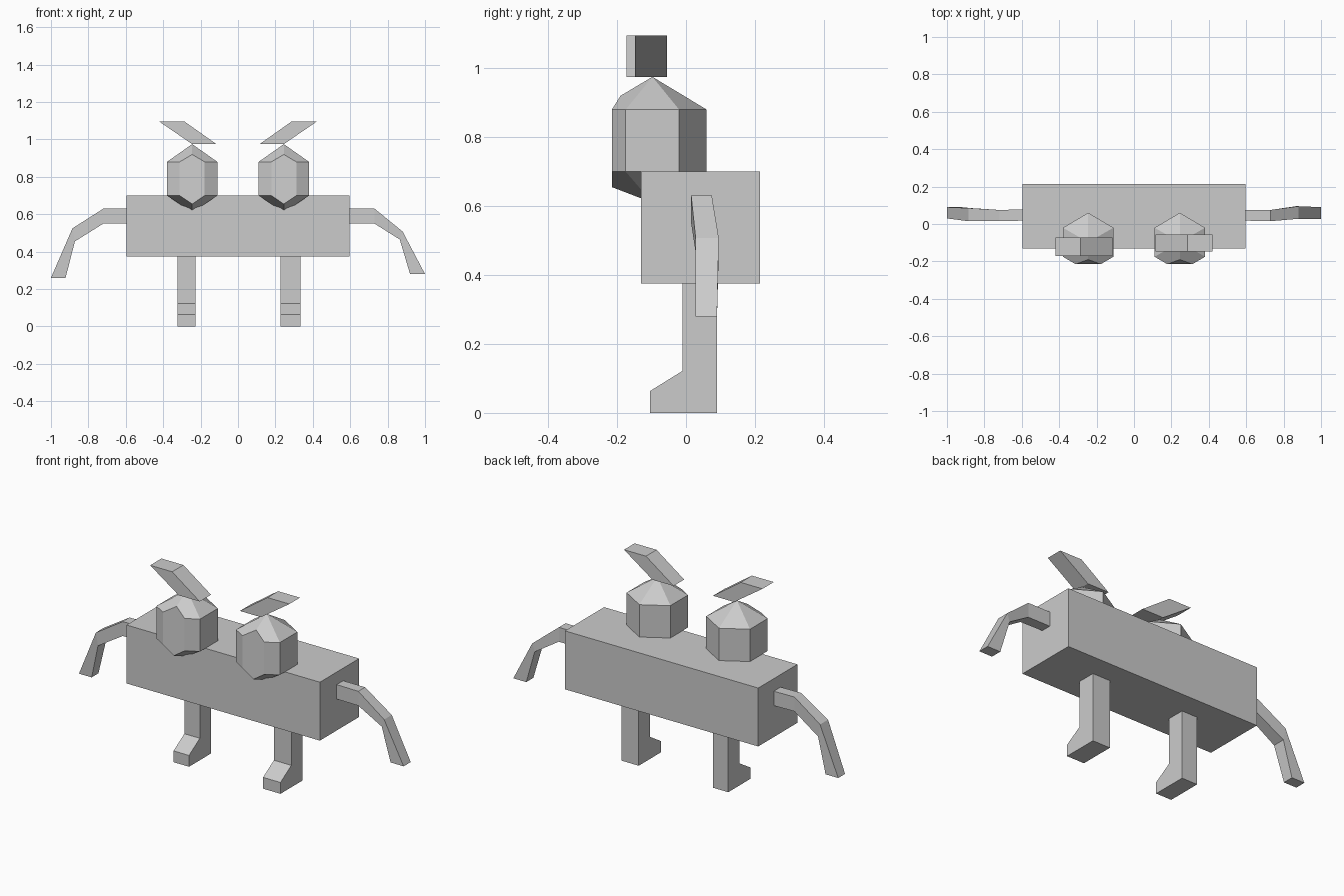
import bpy

if "Cube" in bpy.data.objects:
    bpy.data.objects.remove(bpy.data.objects["Cube"])


def make(name, verts, faces):
    mesh = bpy.data.meshes.new(name)
    mesh.from_pydata(verts, [], faces)
    mesh.update()
    import bmesh
    bm = bmesh.new()
    bm.from_mesh(mesh)
    bmesh.ops.recalc_face_normals(bm, faces=bm.faces)
    bm.to_mesh(mesh)
    bm.free()
    ob = bpy.data.objects.new(name, mesh)
    bpy.context.collection.objects.link(ob)
    return ob


def loft(name, rings):
    """Skin equal-sized rings of points and cap both ends."""
    n = len(rings[0])
    faces = [tuple(range(n)), tuple(range((len(rings) - 1) * n, len(rings) * n))]
    for r in range(len(rings) - 1):
        for i in range(n):
            j = (i + 1) % n
            faces.append((r * n + i, r * n + j, (r + 1) * n + j, (r + 1) * n + i))
    return make(name, [p for ring in rings for p in ring], faces)


# Body block
side = [(-0.13, 0.375), (0.215, 0.375), (0.215, 0.70), (-0.13, 0.70)]
loft("body", [[(x, y, z) for y, z in side] for x in (-0.595, 0.595)])

# Legs with a wedge-shaped toe
leg = [(-0.01, 0.375), (-0.01, 0.122), (-0.105, 0.063),
       (-0.105, 0), (0.09, 0), (0.09, 0.375)]
for name, x0, x1 in (("left_leg", -0.323, -0.228), ("right_leg", 0.228, 0.335)):
    loft(name, [[(x, y, z) for y, z in leg] for x in (x0, x1)])


# Arms: each station is upper x,z / lower x,z / y range
def arm(name, stations):
    loft(name, [[(xu, y0, zu), (xu, y1, zu), (xl, y1, zl), (xl, y0, zl)]
                for xu, zu, xl, zl, y0, y1 in stations])


arm("left_arm", [(-0.595, 0.63, -0.595, 0.55, 0.018, 0.078),
                 (-0.72, 0.63, -0.72, 0.55, 0.015, 0.075),
                 (-0.885, 0.525, -0.872, 0.455, 0.015, 0.085),
                 (-1.0, 0.26, -0.922, 0.26, 0.03, 0.09)])
arm("right_arm", [(0.595, 0.63, 0.595, 0.55, 0.018, 0.075),
                  (0.73, 0.63, 0.73, 0.55, 0.015, 0.075),
                  (0.88, 0.508, 0.865, 0.465, 0.028, 0.095),
                  (1.0, 0.28, 0.92, 0.28, 0.028, 0.09)])

# Eyes: pointed hexagonal prisms with the front corner cut flat
ring = [(0.067, -0.215), (0.135, -0.175), (0.135, -0.02), (0, 0.06),
        (-0.135, -0.02), (-0.135, -0.175), (-0.067, -0.215)]
for name, cx in (("left_eye", -0.245), ("right_eye", 0.245)):
    verts = [(cx + x, y, z) for z in (0.70, 0.88) for x, y in ring]
    verts += [(cx, -0.0975, 0.61), (cx, -0.0975, 0.975),   # 14, 15 points
              (cx, -0.215, 0.655), (cx, -0.19, 0.92)]      # 16, 17 front tips
    faces = [(0, 7, 17, 13, 6, 16),
             (15, 17, 7, 8), (15, 12, 13, 17), (14, 16, 0, 1), (14, 5, 6, 16)]
    for i in range(6):
        faces.append((i, i + 1, i + 8, i + 7))
    for i in range(1, 5):
        faces += [(14, i, i + 1), (15, i + 7, i + 8)]
    make(name, verts, faces)

# Slanted brows
brow = [(0.115, 0.975), (0.245, 0.975), (0.42, 1.095), (0.285, 1.095)]
for name, s, y0, y1 in (("left_brow", -1, -0.172, -0.073),
                        ("right_brow", 1, -0.148, -0.055)):
    loft(name, [[(s * x, y, z) for x, z in brow] for y in (y0, y1)])
